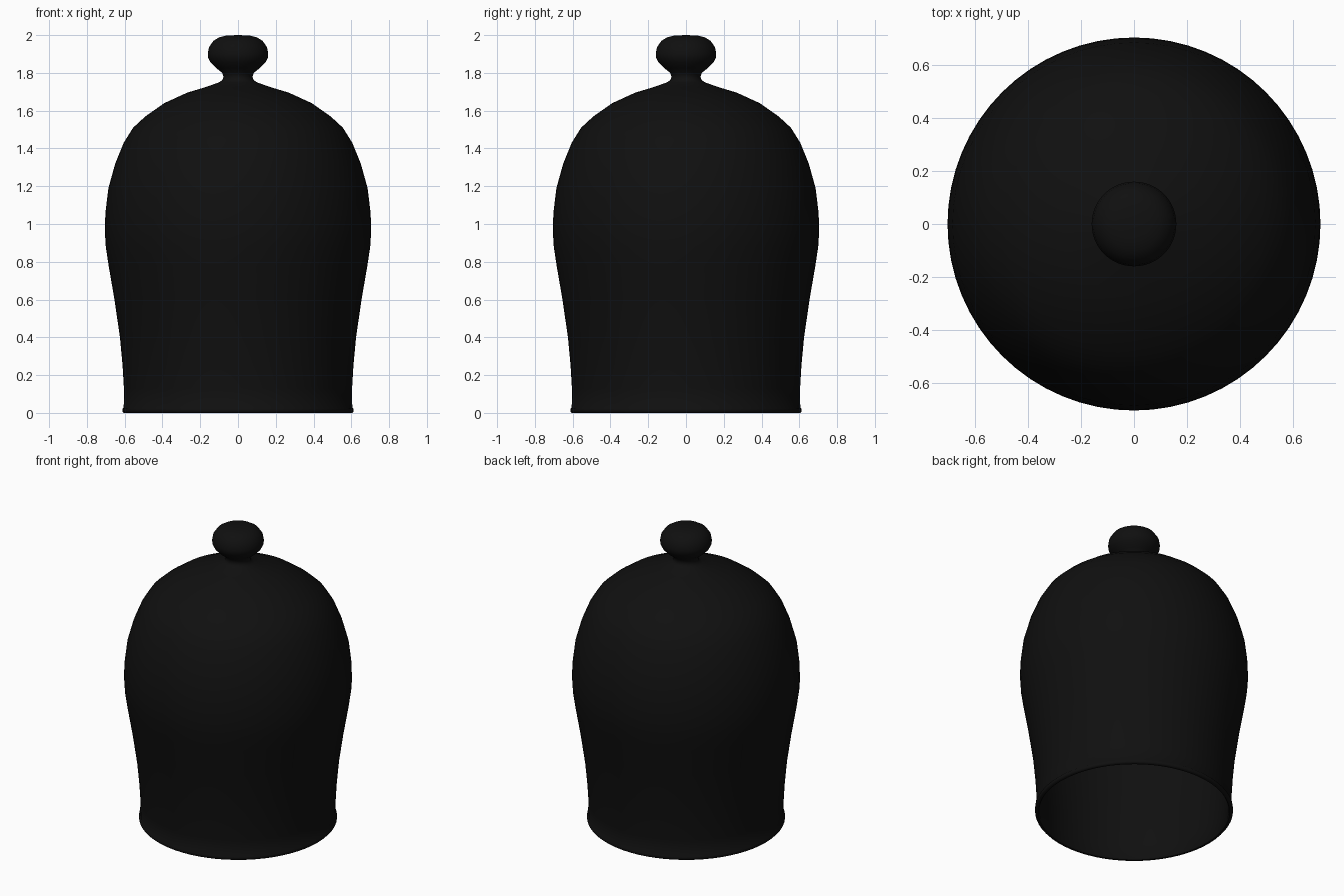
import bpy, bmesh
from math import radians

if "Cube" in bpy.data.objects:
    bpy.data.objects.remove(bpy.data.objects["Cube"])

SEGMENTS = 64

black = bpy.data.materials.new("dark_glass")
black.diffuse_color = (0.005, 0.005, 0.005, 1)
black.use_nodes = True
black.node_tree.nodes["Principled BSDF"].inputs["Base Color"].default_value = black.diffuse_color


def lathe(name, profile):
    """Spin an (r, z) profile around the z axis."""
    bm = bmesh.new()
    verts = [bm.verts.new((r, 0, z)) for r, z in profile]
    edges = [bm.edges.new(pair) for pair in zip(verts, verts[1:])]
    bmesh.ops.spin(bm, geom=verts + edges, axis=(0, 0, 1), cent=(0, 0, 0),
                   steps=SEGMENTS, angle=radians(360), use_duplicate=False)
    bmesh.ops.remove_doubles(bm, verts=bm.verts, dist=1e-4)
    bmesh.ops.recalc_face_normals(bm, faces=bm.faces)
    mesh = bpy.data.meshes.new(name)
    bm.to_mesh(mesh)
    bm.free()
    obj = bpy.data.objects.new(name, mesh)
    bpy.context.collection.objects.link(obj)
    mesh.materials.append(black)
    bpy.ops.object.select_all(action='DESELECT')
    obj.select_set(True)
    bpy.context.view_layer.objects.active = obj
    bpy.ops.object.shade_smooth_by_angle(angle=radians(50))
    return obj


# Outer wall from the lip up to the neck, then the solid knob
wall = [(0.605, 0), (0.612, 0.008), (0.612, 0.022), (0.605, 0.03),
        (0.604, 0.13), (0.611, 0.25), (0.625, 0.4), (0.654, 0.6),
        (0.685, 0.78), (0.70, 0.88), (0.705, 0.96), (0.702, 1.06),
        (0.686, 1.19), (0.65, 1.32), (0.605, 1.43), (0.555, 1.51),
        (0.49, 1.57), (0.39, 1.64), (0.27, 1.695)]
neck_and_knob = [(0.17, 1.725), (0.10, 1.75), (0.082, 1.762), (0.077, 1.78),
                 (0.083, 1.80), (0.115, 1.825), (0.145, 1.855),
                 (0.158, 1.88), (0.16, 1.90), (0.154, 1.935),
                 (0.13, 1.97), (0.10, 1.988), (0.06, 1.998), (0, 2.0)]

# Inner wall follows the outer one, closing under the neck
inner = [(0, 1.725), (0.12, 1.718), (0.262, 1.677), (0.38, 1.622),
         (0.477, 1.553), (0.54, 1.495), (0.587, 1.42), (0.631, 1.313)]
inner += [(r - 0.02, z) for r, z in reversed(wall[4:13])]
inner += [(0.585, 0.01), (0.592, 0)]

lathe("glass_dome", inner + wall + neck_and_knob)
